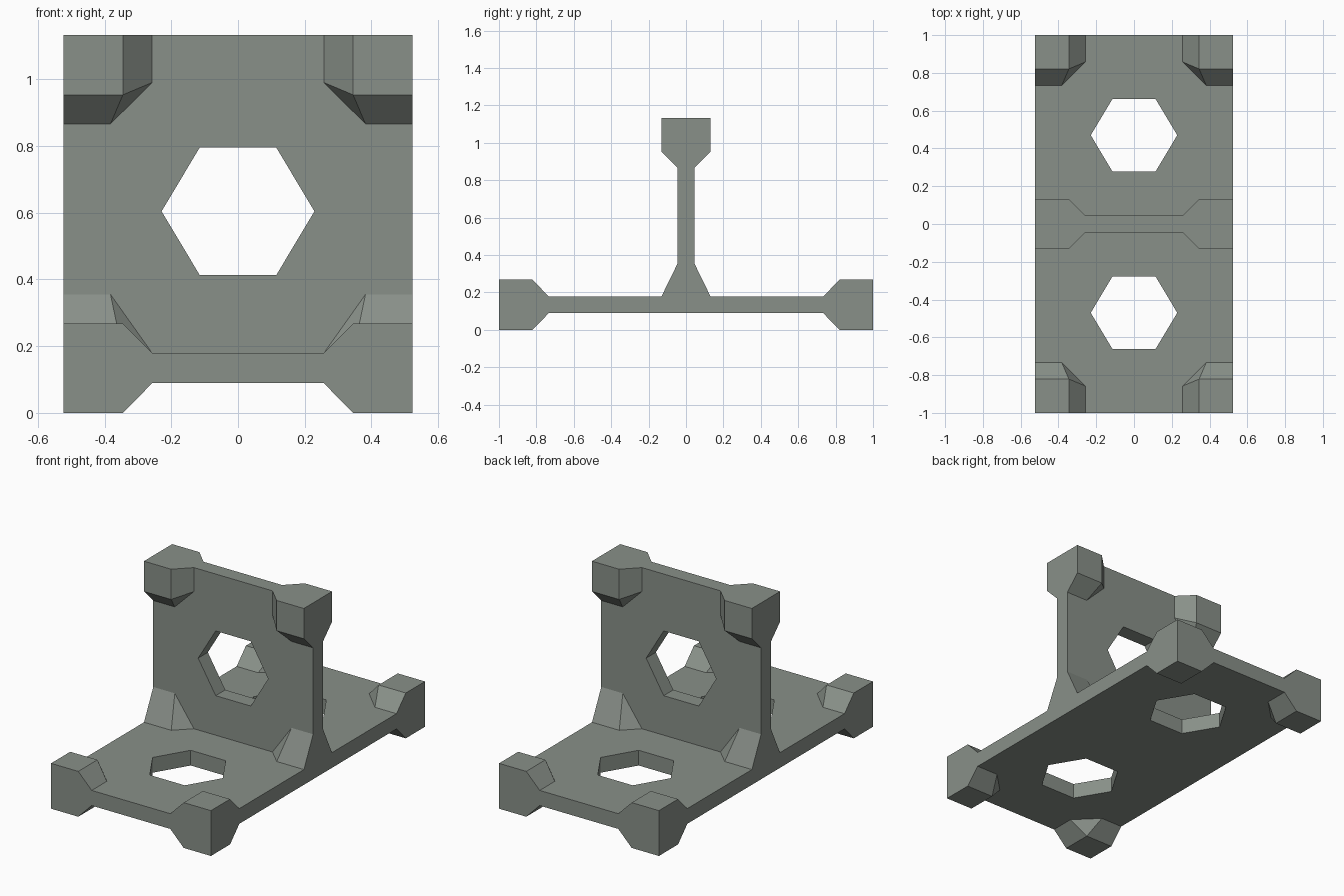
import bpy, bmesh, math
from mathutils import Vector

if "Cube" in bpy.data.objects:
    bpy.data.objects.remove(bpy.data.objects["Cube"])

W = 0.523      # half width in x
T = 0.045      # half thickness of plates
ZB = 0.134     # middle height of base plate
ZT = 1.132     # top of the upright

mat = bpy.data.materials.new("grey green")
mat.diffuse_color = (0.25, 0.28, 0.25, 1)
mat.use_nodes = True
mat.node_tree.nodes["Principled BSDF"].inputs["Base Color"].default_value = mat.diffuse_color


def finish(bm, name):
    bmesh.ops.recalc_face_normals(bm, faces=bm.faces[:])
    bmesh.ops.dissolve_limit(bm, angle_limit=0.01, verts=bm.verts[:], edges=bm.edges[:])
    me = bpy.data.meshes.new(name)
    bm.to_mesh(me)
    bm.free()
    me.materials.append(mat)
    ob = bpy.data.objects.new(name, me)
    bpy.context.collection.objects.link(ob)
    return ob


def plate(name, v0, v1, holes, place):
    """Flat plate in (u, v) with hexagonal holes; place maps (u, v, w) to the scene."""
    bm = bmesh.new()
    loops = [[(-W, v0), (W, v0), (W, v1), (-W, v1)]]
    for c in holes:
        loops.append([(0.229 * math.cos(i * math.pi / 3),
                       c + 0.221 * math.sin(i * math.pi / 3)) for i in range(6)])
    edges = []
    for pts in loops:
        vs = [bm.verts.new(place(u, v, -T)) for u, v in pts]
        edges += [bm.edges.new((vs[i - 1], vs[i])) for i in range(len(vs))]
    bmesh.ops.triangle_fill(bm, edges=edges, use_beauty=True)
    ext = bmesh.ops.extrude_face_region(bm, geom=bm.faces[:], use_keep_orig=True)
    verts = [g for g in ext["geom"] if isinstance(g, bmesh.types.BMVert)]
    step = Vector(place(0, 0, T)) - Vector(place(0, 0, -T))
    bmesh.ops.translate(bm, verts=verts, vec=step)
    return finish(bm, name)


def hull(name, pts):
    bm = bmesh.new()
    for p in pts:
        bm.verts.new(p)
    bmesh.ops.convex_hull(bm, input=bm.verts[:])
    return finish(bm, name)


def on_base(u, v, w):
    return (u, v, ZB + w)


def on_upright(u, v, w):
    return (u, w, v)


# Plates with hexagonal openings
plate("base_plate", -1, 1, (-0.47, 0.47), on_base)
plate("upright_plate", ZB + T, ZT, (0.604,), on_upright)


# Corner blocks: (u, depth from plate end, height side) for half a block
def block(name, place, sx, end, sv, sw):
    foot = [(W, 0), (0.257, 0), (0.257, 0.142), (0.382, 0.266), (W, 0.266)]
    cap = [(W, 0), (0.345, 0), (0.345, 0.179), (W, 0.179)]
    pts = [place(sx * u, end - sv * d, sw * T) for u, d in foot]
    pts += [place(sx * u, end - sv * d, sw * 0.134 * 0.985) for u, d in cap]
    if place is on_base:
        # base blocks reach exactly to the ground
        pts[5:] = [place(sx * u, end - sv * d, sw * ZB) for u, d in cap]
    hull(name, pts)


for sx in (-1, 1):
    for s in (-1, 1):
        for sy in (-1, 1):
            block("base_corner_block", on_base, sx, sy, sy, s)
        block("upright_corner_block", on_upright, sx, ZT, 1, s)
        # Gussets where the upright meets the base
        z = ZB + T
        hull("gusset", [(sx * x, s * y, h) for x, y, h in (
            (W, T, z), (W, 0.131, z), (0.345, 0.131, z), (0.257, T, z),
            (0.382, T, 0.355), (W, T, 0.355))])
